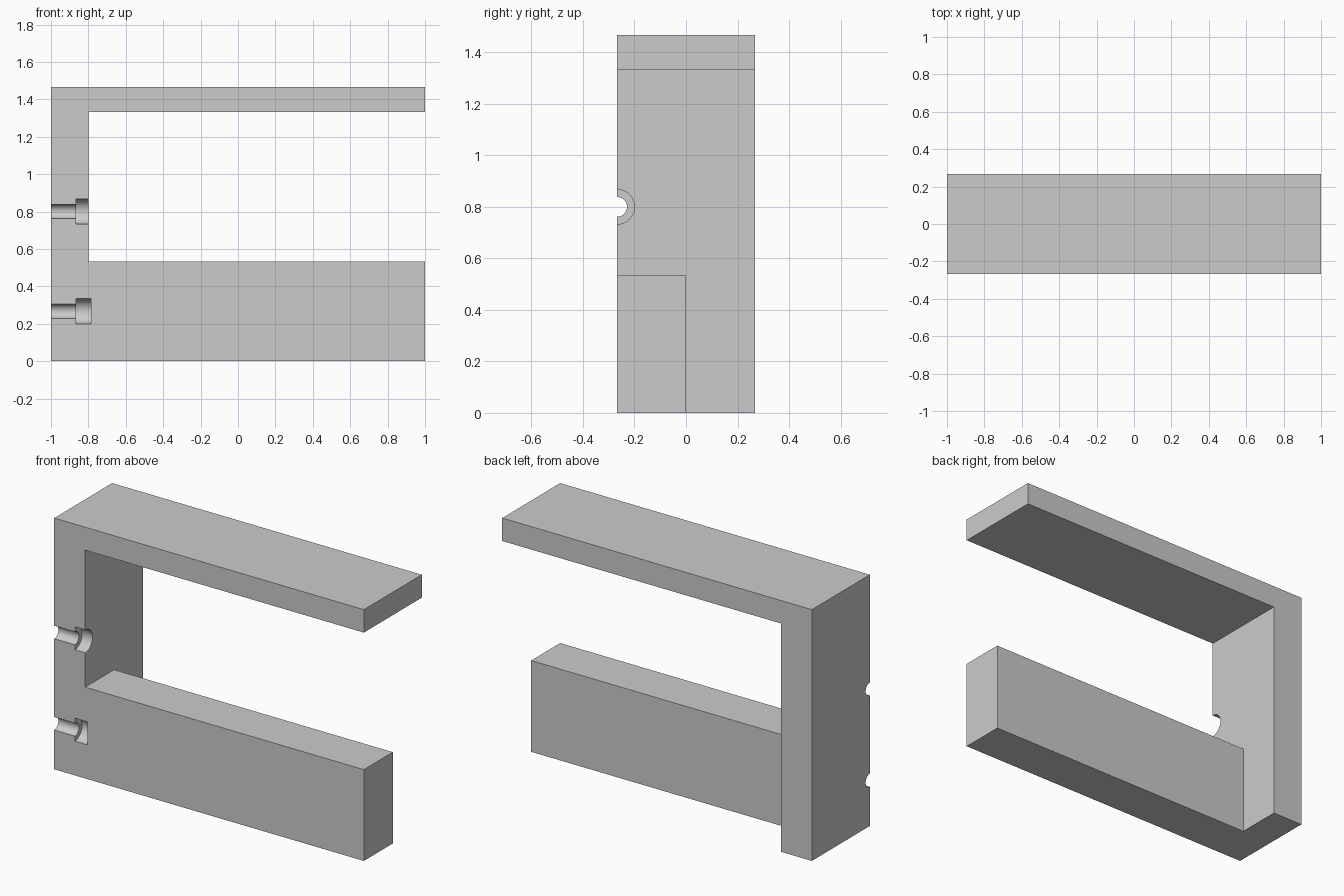
import bpy, bmesh, math
from mathutils import Matrix, Vector

if "Cube" in bpy.data.objects:
    bpy.data.objects.remove(bpy.data.objects["Cube"], do_unlink=True)

HALF_LEN, HALF_DEPTH, HEIGHT = 1.0, 0.267, 1.467
PLATE_X = -0.8          # inner face of the upright
ARM_Z = 0.533           # top of the lower arm
SHELF_Z = 1.333         # underside of the upper shelf

grey = bpy.data.materials.new("plain grey")
grey.use_nodes = True
grey.diffuse_color = (0.6, 0.6, 0.6, 1)
grey.node_tree.nodes["Principled BSDF"].inputs["Base Color"].default_value = (0.6, 0.6, 0.6, 1)


def add_object(name, bm):
    bmesh.ops.recalc_face_normals(bm, faces=bm.faces)
    mesh = bpy.data.meshes.new(name)
    bm.to_mesh(mesh)
    bm.free()
    mesh.materials.append(grey)
    obj = bpy.data.objects.new(name, mesh)
    bpy.context.collection.objects.link(obj)
    return obj


def extrude_profile(name, points, y0, y1):
    bm = bmesh.new()
    face = bm.faces.new([bm.verts.new((x, y0, z)) for x, z in points])
    result = bmesh.ops.extrude_face_region(bm, geom=[face])
    moved = [v for v in result["geom"] if isinstance(v, bmesh.types.BMVert)]
    bmesh.ops.translate(bm, verts=moved, vec=(0, y1 - y0, 0))
    return add_object(name, bm)


def bore(name, radius, x0, x1, z):
    bm = bmesh.new()
    place = Matrix.Translation(((x0 + x1) / 2, -HALF_DEPTH, z)) @ Matrix.Rotation(math.pi / 2, 4, "Y")
    bmesh.ops.create_cone(bm, cap_ends=True, segments=64, radius1=radius,
                          radius2=radius, depth=x1 - x0, matrix=place)
    return add_object(name, bm)


def combine(target, tool, operation):
    mod = target.modifiers.new(tool.name, "BOOLEAN")
    mod.operation, mod.solver, mod.object = operation, "EXACT", tool
    bpy.context.view_layer.objects.active = target
    bpy.ops.object.modifier_apply(modifier=mod.name)
    bpy.data.objects.remove(tool, do_unlink=True)


# Upright plate with the upper shelf, full depth
bracket = extrude_profile("bracket", [
    (-HALF_LEN, 0), (PLATE_X, 0), (PLATE_X, SHELF_Z), (HALF_LEN, SHELF_Z),
    (HALF_LEN, HEIGHT), (-HALF_LEN, HEIGHT)], -HALF_DEPTH, HALF_DEPTH)

# Lower arm, front half of the depth only
arm = extrude_profile("lower_arm", [
    (PLATE_X - 0.1, 0), (HALF_LEN, 0), (HALF_LEN, ARM_Z), (PLATE_X - 0.1, ARM_Z)],
    -HALF_DEPTH, 0)
combine(bracket, arm, "UNION")

# Two counterbored screw holes, cut in half by the front face
for z in (0.267, 0.8):
    combine(bracket, bore("screw_hole", 0.038, -1.1, -0.84, z), "DIFFERENCE")
    combine(bracket, bore("counterbore", 0.067, -0.867, -0.786, z), "DIFFERENCE")

# Merge coplanar faces left by the cuts
bm = bmesh.new()
bm.from_mesh(bracket.data)
bmesh.ops.remove_doubles(bm, verts=bm.verts, dist=1e-5)
bmesh.ops.dissolve_limit(bm, angle_limit=math.radians(0.5), verts=bm.verts, edges=bm.edges)
bm.to_mesh(bracket.data)
bm.free()

bpy.ops.object.select_all(action="DESELECT")
bracket.select_set(True)
bpy.context.view_layer.objects.active = bracket
bpy.ops.object.shade_smooth_by_angle(angle=math.radians(30))
